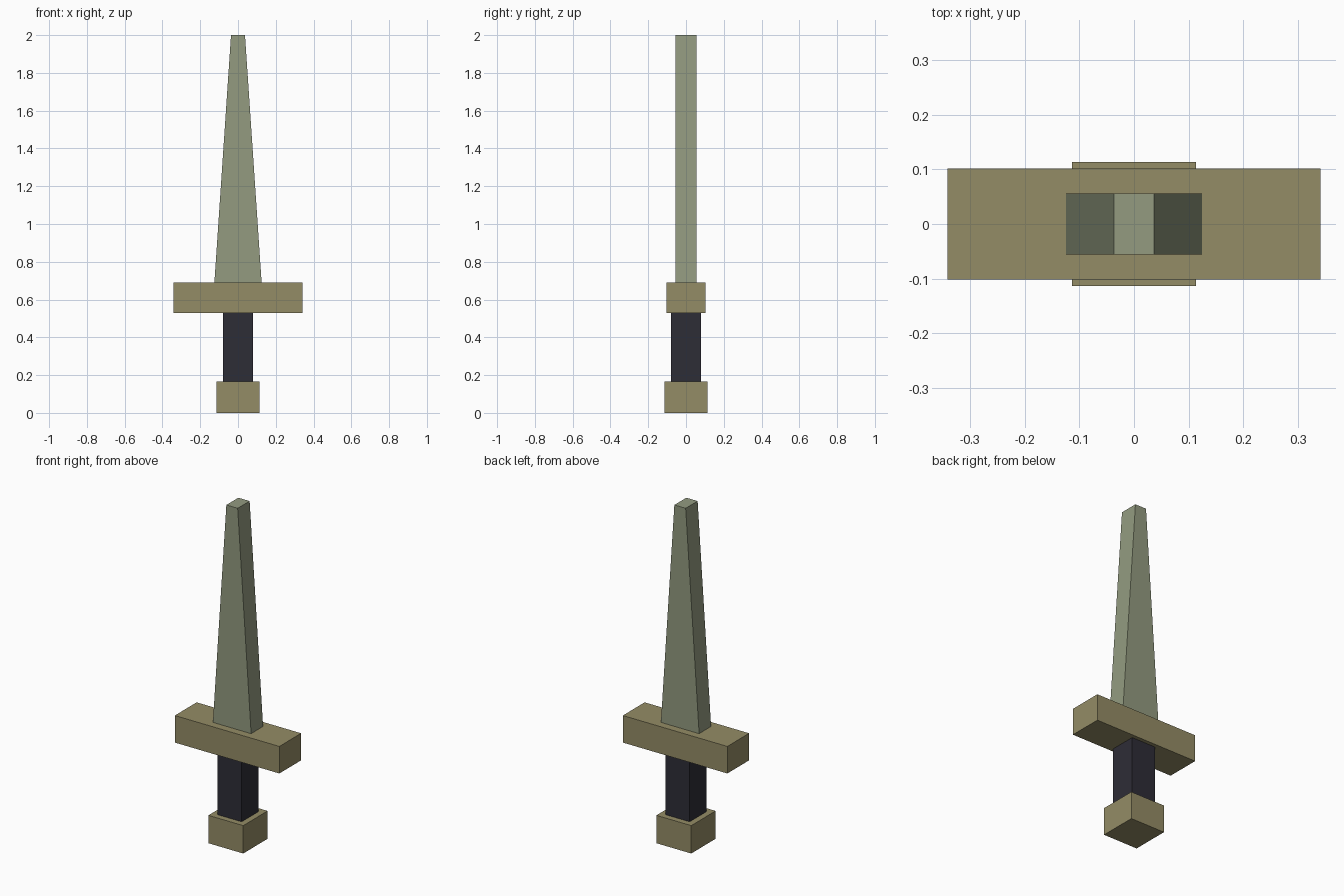
import bpy
import bmesh

cube = bpy.data.objects.get("Cube")
if cube:
    bpy.data.objects.remove(cube, do_unlink=True)


def material(name, rgb):
    mat = bpy.data.materials.new(name)
    mat.use_nodes = True
    color = (*rgb, 1.0)
    mat.diffuse_color = color
    mat.node_tree.nodes["Principled BSDF"].inputs["Base Color"].default_value = color
    return mat


def block(name, half_x, half_y, bottom, top, mat, top_half_x=None):
    """Box between two heights; top_half_x narrows its upper end."""
    top_half_x = half_x if top_half_x is None else top_half_x
    bm = bmesh.new()
    bmesh.ops.create_cube(bm, size=2)
    for v in bm.verts:
        upper = v.co.z > 0
        v.co.x *= top_half_x if upper else half_x
        v.co.y *= half_y
        v.co.z = top if upper else bottom
    mesh = bpy.data.meshes.new(name)
    bm.to_mesh(mesh)
    bm.free()
    mesh.materials.append(mat)
    obj = bpy.data.objects.new(name, mesh)
    bpy.context.collection.objects.link(obj)
    return obj


steel = material("grey green steel", (0.292, 0.328, 0.216))
brass = material("dull brass", (0.296, 0.262, 0.133))
leather = material("dark leather", (0.027, 0.026, 0.037))

# Hilt
block("pommel", 0.114, 0.114, 0.0, 0.165, brass)
block("grip", 0.079, 0.079, 0.165, 0.53, leather)
block("crossguard", 0.342, 0.102, 0.53, 0.69, brass)

# Tapered blade with a blunt tip
block("blade", 0.125, 0.056, 0.69, 2.0, steel, top_half_x=0.037)
